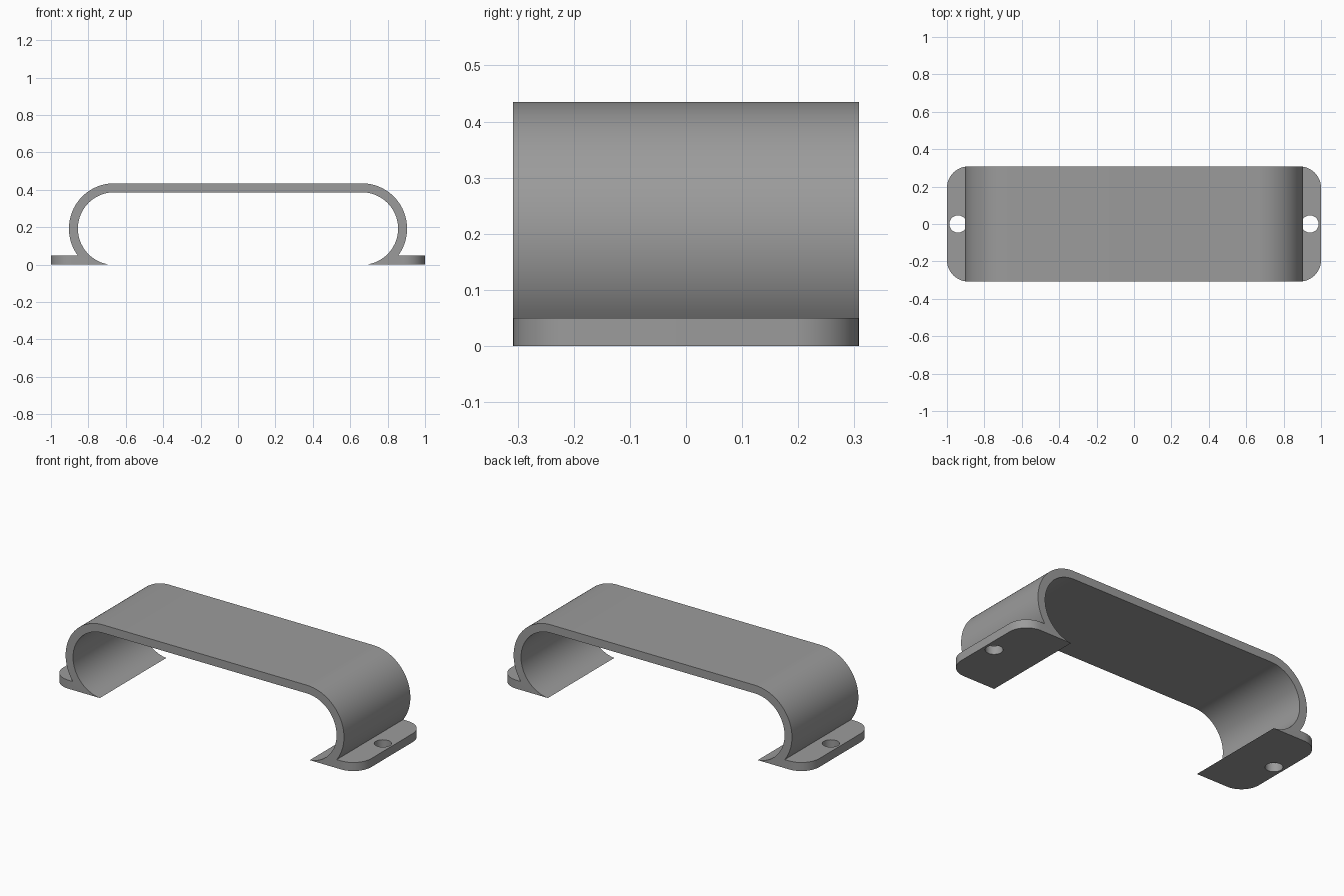
import bpy, bmesh, math

if "Cube" in bpy.data.objects:
    bpy.data.objects.remove(bpy.data.objects["Cube"])

CX, CZ = 0.662, 0.193        # centre of the rounded end
RO, RI = 0.242, 0.194        # outer and inner radius
HALF_W, FOOT_H = 0.308, 0.05
SEG = 36

grey = bpy.data.materials.new("grey")
grey.diffuse_color = (0.33, 0.33, 0.33, 1)
grey.use_nodes = True
grey.node_tree.nodes["Principled BSDF"].inputs["Base Color"].default_value = grey.diffuse_color


def arc(radius, start, end):
    return [(CX + radius * math.cos(start + (end - start) * i / SEG),
             CZ + radius * math.sin(start + (end - start) * i / SEG))
            for i in range(SEG + 1)]


# Right half of the cross-section: outer curve, foot, then inner curve
outer = arc(RO, math.pi / 2, -math.asin((CZ - FOOT_H) / RO))
foot = [(1, FOOT_H), (1, 0)]
inner = arc(RI, -math.asin(CZ / RI), math.pi / 2)
right = outer + foot + inner
profile = right + [(-x, z) for x, z in reversed(right)]

# Extrude the section across the width
bm = bmesh.new()
face = bm.faces.new([bm.verts.new((x, -HALF_W, z)) for x, z in profile])
moved = bmesh.ops.extrude_face_region(bm, geom=[face], use_keep_orig=True)["geom"]
bmesh.ops.translate(bm, vec=(0, 2 * HALF_W, 0),
                    verts=[g for g in moved if isinstance(g, bmesh.types.BMVert)])
bmesh.ops.recalc_face_normals(bm, faces=bm.faces)

# Round the outer corners of the feet
corners = [e for e in bm.edges
           if all(abs(v.co.x) > 0.999 for v in e.verts)
           and abs(e.verts[0].co.z - e.verts[1].co.z) > 0.01]
bmesh.ops.bevel(bm, geom=corners, offset=0.115, segments=12, profile=0.5, affect='EDGES')
bmesh.ops.recalc_face_normals(bm, faces=bm.faces)

mesh = bpy.data.meshes.new("handle_bracket")
bm.to_mesh(mesh)
bm.free()
bracket = bpy.data.objects.new("handle_bracket", mesh)
bpy.context.collection.objects.link(bracket)
mesh.materials.append(grey)

# Screw hole through each foot
for side in (-1, 1):
    bpy.ops.mesh.primitive_cylinder_add(vertices=40, radius=0.046, depth=0.12,
                                        location=(side * 0.941, 0, 0.02))
    cutter = bpy.context.object
    cutter.name = "screw_hole_cutter"
    cutter.data.materials.append(grey)
    cutter.hide_render = True
    cutter.hide_set(True)
    cut = bracket.modifiers.new("screw_hole", 'BOOLEAN')
    cut.operation = 'DIFFERENCE'
    cut.solver = 'EXACT'
    cut.object = cutter

# Apply the holes, remove the cutters and smooth the curves
bpy.ops.object.select_all(action='DESELECT')
bracket.select_set(True)
bpy.context.view_layer.objects.active = bracket
for mod in list(bracket.modifiers):
    cutter = mod.object
    bpy.ops.object.modifier_apply(modifier=mod.name)
    bpy.data.objects.remove(cutter)
bpy.ops.object.shade_smooth_by_angle(angle=math.radians(30))
